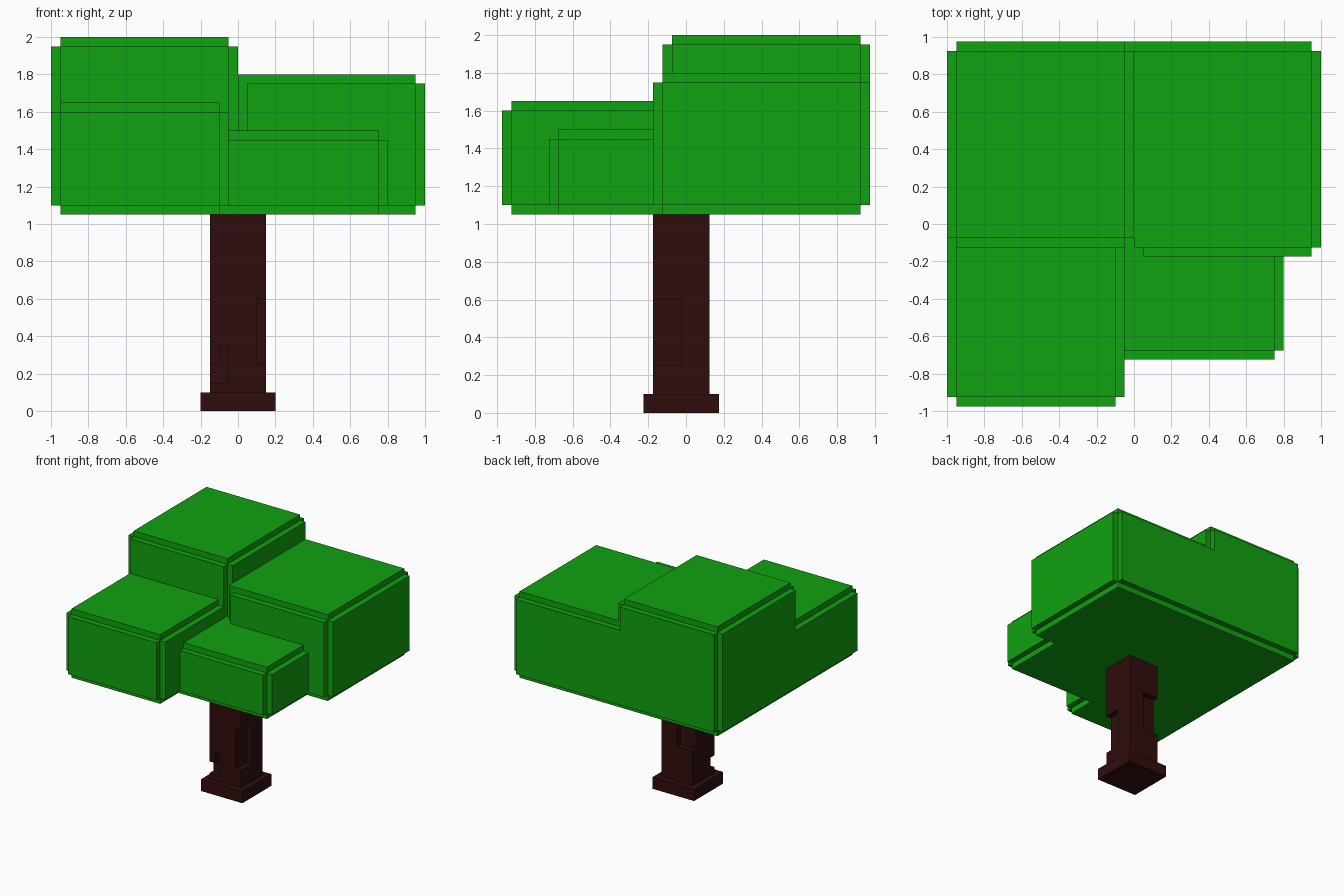
import bpy, bmesh

if "Cube" in bpy.data.objects:
    bpy.data.objects.remove(bpy.data.objects["Cube"])

U = 0.05  # size of one block step


def material(name, color):
    m = bpy.data.materials.new(name)
    m.diffuse_color = (*color, 1)
    m.use_nodes = True
    m.node_tree.nodes["Principled BSDF"].inputs["Base Color"].default_value = m.diffuse_color
    return m


def solid(name, adds, cuts, mat):
    """Clean outer skin of a union of boxes minus cut boxes.
    Box = (x0, x1, y0, y1, z0, z1)."""
    ax = [sorted({round(v, 4) for b in adds + cuts for v in b[2 * a:2 * a + 2]})
          for a in range(3)]

    def filled(idx):
        if any(i < 0 or i >= len(ax[a]) - 1 for a, i in enumerate(idx)):
            return False
        c = [(ax[a][i] + ax[a][i + 1]) / 2 for a, i in enumerate(idx)]
        inside = lambda b: all(b[2 * a] < c[a] < b[2 * a + 1] for a in range(3))
        return any(map(inside, adds)) and not any(map(inside, cuts))

    bm = bmesh.new()
    verts = {}

    def vert(k):
        if k not in verts:
            verts[k] = bm.verts.new([ax[a][k[a]] for a in range(3)])
        return verts[k]

    for i in range(len(ax[0]) - 1):
        for j in range(len(ax[1]) - 1):
            for k in range(len(ax[2]) - 1):
                cell = (i, j, k)
                if not filled(cell):
                    continue
                for a in range(3):
                    for side in (0, 1):
                        near = list(cell)
                        near[a] += 2 * side - 1
                        if filled(near):
                            continue
                        loop = []
                        for du, dv in ((0, 0), (1, 0), (1, 1), (0, 1)):
                            p = list(cell)
                            p[a] += side
                            p[(a + 1) % 3] += du
                            p[(a + 2) % 3] += dv
                            loop.append(vert(tuple(p)))
                        bm.faces.new(loop if side else loop[::-1])
    bmesh.ops.dissolve_limit(bm, angle_limit=0.01, verts=bm.verts[:], edges=bm.edges[:])
    me = bpy.data.meshes.new(name)
    bm.to_mesh(me)
    bm.free()
    me.materials.append(mat)
    ob = bpy.data.objects.new(name, me)
    bpy.context.collection.objects.link(ob)
    return ob


def notched(x0, x1, y0, y1, z0, z1):
    """Box with every edge stepped in by one unit: three crossing boxes."""
    full = (x0, x1, y0, y1, z0, z1)
    inset = (x0 + U, x1 - U, y0 + U, y1 - U, z0 + U, z1 - U)
    return [tuple(full[i] if i // 2 == a else inset[i] for i in range(6))
            for a in range(3)]


leaf = material("leaf_green", (0.005, 0.36, 0.005))
bark = material("bark_brown", (0.03, 0.004, 0.004))

# Canopy: four stepped leaf blocks of different height
canopy = notched(-1, 0, -0.125, 0.975, 1.05, 2)             # back left
canopy += notched(-1, -0.05, -0.975, 0.1, 1.05, 1.65)       # front left
canopy += notched(-0.1, 0.8, -0.725, 0.1, 1.05, 1.5)        # front right
canopy += notched(0, 1, -0.175, 0.975, 1.05, 1.8)           # back right
# Fill the seams where neighbouring blocks merge
canopy += [(0, 0.1, -0.125, 0.925, 1.05, 1.8),
           (-0.1, 0.1, 0.9, 0.975, 1.1, 1.75),
           (-0.1, 0.05, -0.675, 0.925, 1.05, 1.5),
           (-0.95, 0, -0.2, 0.925, 1.05, 1.3)]
solid("leaf_canopy", canopy, [], leaf)

# Trunk with chipped bark
chips = [(0.1, 0.15, -0.175, -0.025, 0.25, 0.6),            # front right corner
         (-0.15, 0, 0.075, 0.125, 0.4, 0.75),               # back left corner
         (-0.15, -0.05, -0.175, -0.125, 0.15, 0.25),        # front left, L shape
         (-0.1, -0.05, -0.175, -0.125, 0.25, 0.35)]
solid("trunk", [(-0.15, 0.15, -0.175, 0.125, 0.1, 1.05)], chips, bark)

# Foot of the trunk
solid("trunk_base", [(-0.2, 0.2, -0.225, 0.175, 0, 0.1)], [], bark)
